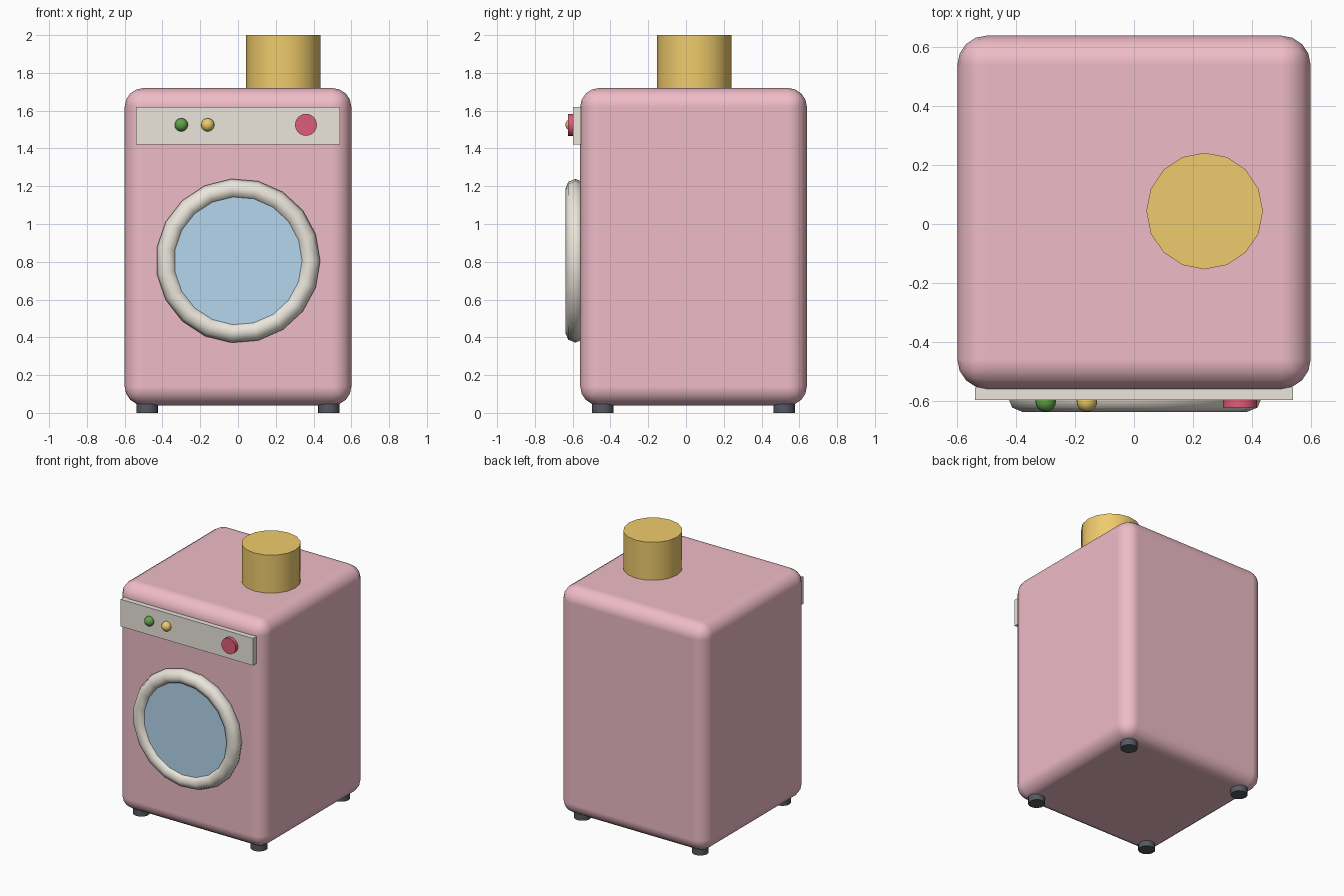
import bpy
from math import radians

if "Cube" in bpy.data.objects:
    bpy.data.objects.remove(bpy.data.objects["Cube"])


def material(name, r, g, b):
    m = bpy.data.materials.new(name)
    m.diffuse_color = (r, g, b, 1)
    m.use_nodes = True
    m.node_tree.nodes["Principled BSDF"].inputs["Base Color"].default_value = m.diffuse_color
    return m


PINK = material("pink_enamel", 0.86, 0.50, 0.57)
CREAM = material("cream", 0.83, 0.79, 0.71)
BLUE = material("glass_blue", 0.46, 0.67, 0.84)
GOLD = material("gold", 0.86, 0.60, 0.15)
GREEN = material("green", 0.12, 0.36, 0.07)
RED = material("red", 0.72, 0.11, 0.19)
DARK = material("dark_rubber", 0.09, 0.10, 0.12)

FACING = (radians(90), 0, 0)  # turns a z axis part to face the front


def finish(name, mat, smooth=None):
    ob = bpy.context.object
    ob.name = name
    ob.data.materials.append(mat)
    if smooth:
        bpy.ops.object.shade_smooth_by_angle(angle=radians(smooth))
    return ob


def box(name, mat, lo, hi):
    bpy.ops.mesh.primitive_cube_add(size=1, location=[(a + b) / 2 for a, b in zip(lo, hi)])
    bpy.context.object.scale = [b - a for a, b in zip(lo, hi)]
    bpy.ops.object.transform_apply(location=False, rotation=False, scale=True)
    return finish(name, mat)


def cylinder(name, mat, sides, radius, depth, loc, rot=(0, 0, 0)):
    bpy.ops.mesh.primitive_cylinder_add(vertices=sides, radius=radius, depth=depth,
                                        location=loc, rotation=rot)
    return finish(name, mat, 40)


# Rounded cabinet
body = box("cabinet", PINK, (-0.6, -0.56, 0.04), (0.6, 0.64, 1.72))
bevel = body.modifiers.new("rounding", "BEVEL")
bevel.width = 0.1
bevel.segments = 4
bevel.harden_normals = True
body.data.polygons.foreach_set("use_smooth", [True] * len(body.data.polygons))

# Control panel with lamps and knob
box("control_panel", CREAM, (-0.54, -0.597, 1.42), (0.54, -0.555, 1.62))
for name, mat, x in (("green_lamp", GREEN, -0.30), ("amber_lamp", GOLD, -0.16)):
    bpy.ops.mesh.primitive_uv_sphere_add(segments=16, ring_count=10, radius=0.035,
                                         location=(x, -0.603, 1.525))
    finish(name, mat, 60)
cylinder("dial_knob", RED, 24, 0.058, 0.04, (0.36, -0.604, 1.525), FACING)

# Door ring and glass
bpy.ops.mesh.primitive_torus_add(major_segments=19, minor_segments=8, major_radius=0.382,
                                 minor_radius=0.053, location=(0, -0.586, 0.805),
                                 rotation=FACING)
finish("door_ring", CREAM, 80)
cylinder("door_glass", BLUE, 48, 0.34, 0.06, (0, -0.58, 0.805), FACING)

# Cap on top
cylinder("top_cap", GOLD, 16, 0.198, 0.30, (0.24, 0.044, 1.85))

# Feet
for side, x in (("left", -0.48), ("right", 0.48)):
    for end, y in (("front", -0.44), ("back", 0.52)):
        cylinder(f"{end}_{side}_foot", DARK, 16, 0.057, 0.06, (x, y, 0.03))
